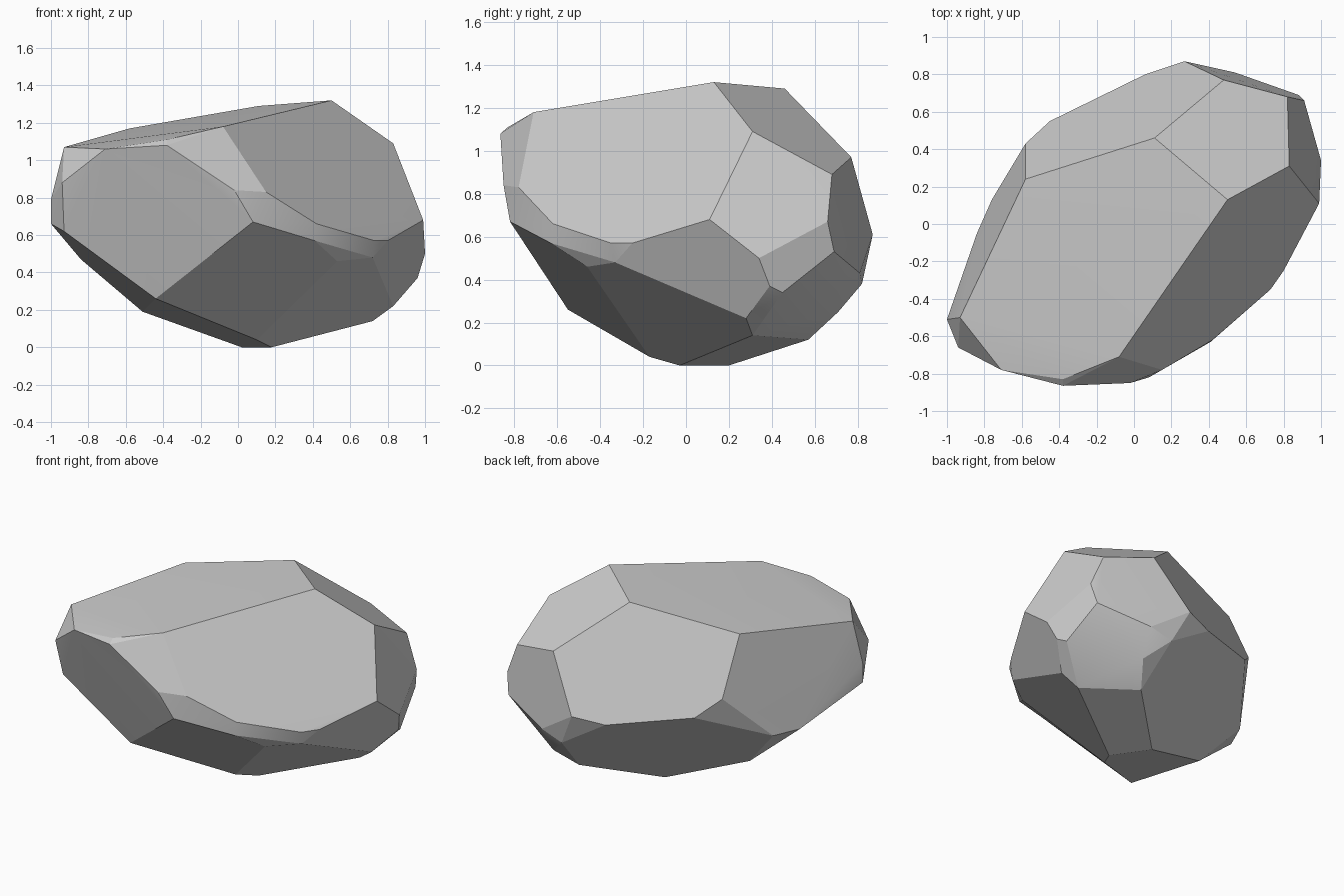
import bpy, bmesh, math

# Corner points of the chipped boulder, grouped by region
top = [(-.58, .24, 1.17), (.11, .46, 1.29), (.50, .13, 1.32), (-.08, -.71, 1.18),
       (-.38, -.83, 1.11), (-.71, -.78, 1.06), (-.93, -.50, 1.07),
       (.83, .31, 1.09), (.82, .68, .89), (.48, .77, .97)]
front = [(-.38, -.865, 1.08), (-.02, -.85, .84), (.08, -.82, .67),
         (-.44, -.55, .26), (-.94, -.66, .88), (-.93, -.59, .62)]
left = [(-1, -.51, .66), (-1, -.51, .79), (-.84, -.05, .47), (-.76, .13, .47)]
back = [(-.58, .43, .79), (-.45, .55, .67), (.06, .80, .58), (.27, .87, .61),
        (.38, .82, .38), (.54, .81, .43), (.52, .71, .25), (.88, .69, .53),
        (.91, .66, .67)]
right = [(1, .34, .50), (.99, .11, .68), (.96, .39, .37), (.93, .45, .34),
         (.83, .28, .22), (.72, .31, .14)]
front_right = [(.15, -.78, .83), (.42, -.62, .66), (.41, -.63, .57),
               (.53, -.46, .46), (.73, -.35, .57), (.80, -.25, .57),
               (.72, -.33, .48)]
bottom = [(.02, .20, 0), (.18, -.03, 0), (.10, -.17, .04),
          (-.51, .03, .19), (.42, .57, .12)]

# Wrap the corners in a convex faceted shell
bm = bmesh.new()
for p in top + front + left + back + right + front_right + bottom:
    bm.verts.new(p)
hull = bmesh.ops.convex_hull(bm, input=bm.verts[:])
bmesh.ops.delete(bm, geom=[v for v in bm.verts if not v.link_faces], context='VERTS')

# Merge nearly coplanar triangles into broad facets
bmesh.ops.dissolve_limit(bm, angle_limit=math.radians(5),
                         verts=bm.verts[:], edges=bm.edges[:])
bmesh.ops.recalc_face_normals(bm, faces=bm.faces[:])

mesh = bpy.data.meshes.new("boulder")
bm.to_mesh(mesh)
bm.free()
rock = bpy.data.objects.new("boulder", mesh)
bpy.context.collection.objects.link(rock)

# Soft shading across shallow breaks, crisp facet edges elsewhere
bpy.context.view_layer.objects.active = rock
rock.select_set(True)
bpy.ops.object.shade_smooth_by_angle(angle=math.radians(15))
